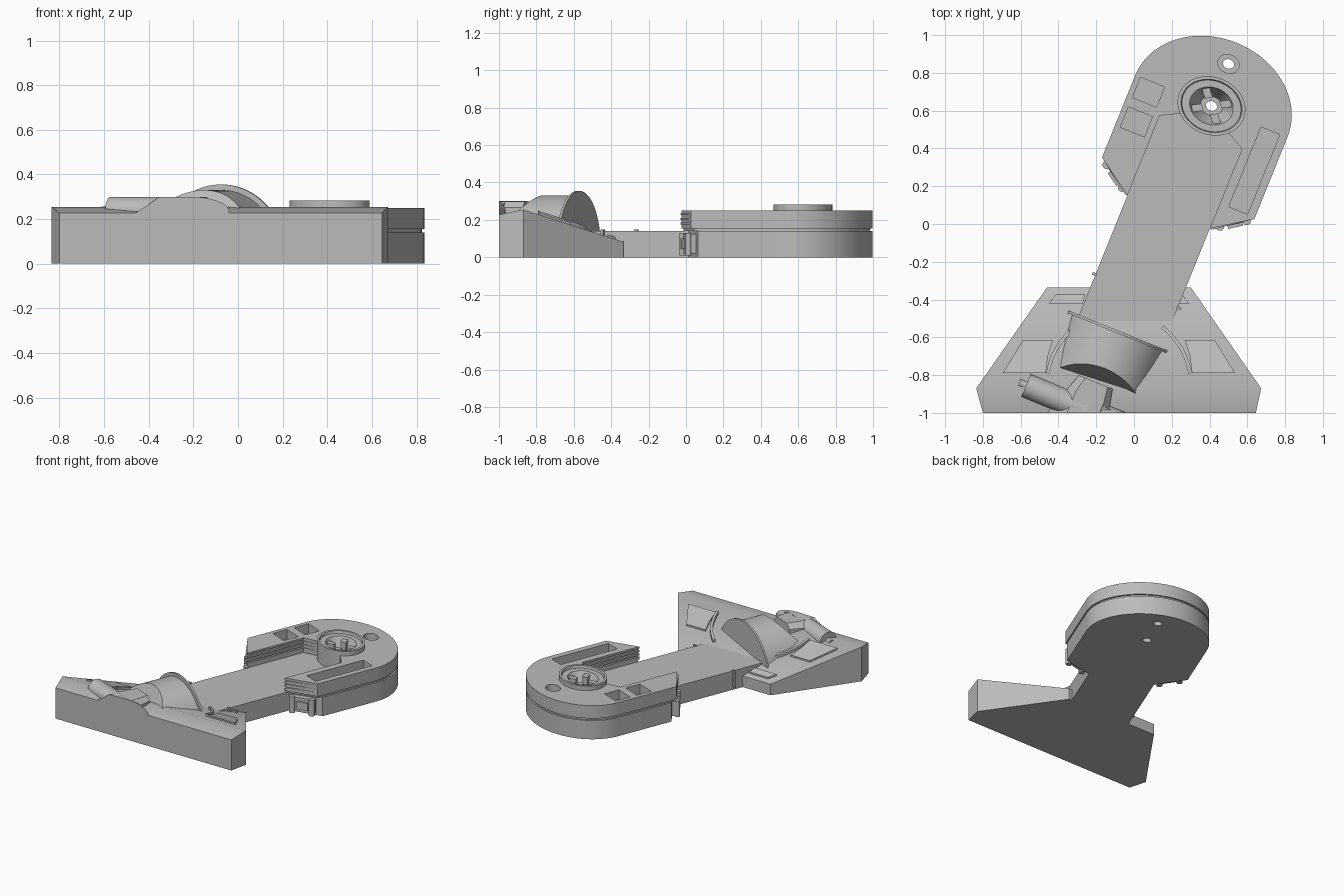
import bpy, bmesh, math
from math import sin, cos, pi, radians, sqrt
from mathutils import Matrix, Vector

if "Cube" in bpy.data.objects:
    bpy.data.objects.remove(bpy.data.objects["Cube"], do_unlink=True)

grey = bpy.data.materials.new("light grey")
grey.use_nodes = True
grey.diffuse_color = (0.5, 0.5, 0.5, 1)
grey.node_tree.nodes["Principled BSDF"].inputs["Base Color"].default_value = (0.5, 0.5, 0.5, 1)

# The arm frame: origin at the hub, y along the arm
ARM = Matrix.Translation((0.41, 0.625, 0)) @ Matrix.Rotation(radians(-22), 4, 'Z')
WORLD = Matrix.Identity(4)
SQUASH = 0.83
FRONT = -1.0


def finish(name, bm, frame=ARM, trim=False):
    bm.transform(frame)
    if trim:
        geom = bm.verts[:] + bm.edges[:] + bm.faces[:]
        cut = bmesh.ops.bisect_plane(bm, geom=geom, plane_co=(0, FRONT, 0),
                                     plane_no=(0, -1, 0), clear_outer=True)
        edges = [e for e in cut["geom_cut"] if isinstance(e, bmesh.types.BMEdge)]
        bmesh.ops.holes_fill(bm, edges=edges)
    bmesh.ops.recalc_face_normals(bm, faces=bm.faces)
    me = bpy.data.meshes.new(name)
    bm.to_mesh(me)
    bm.free()
    me.materials.append(grey)
    ob = bpy.data.objects.new(name, me)
    bpy.context.collection.objects.link(ob)
    return ob


def loft(name, rings, frame=ARM, loop=False, trim=False):
    bm = bmesh.new()
    vs = [[bm.verts.new(p) for p in r] for r in rings]
    n = len(vs[0])
    pairs = list(zip(vs, vs[1:])) + ([(vs[-1], vs[0])] if loop else [])
    for a, b in pairs:
        for i in range(n):
            j = (i + 1) % n
            bm.faces.new((a[i], a[j], b[j], b[i]))
    if not loop:
        bm.faces.new(vs[0])
        bm.faces.new(vs[-1])
    return finish(name, bm, frame, trim)


def prism(name, outline, z0, z1, frame=ARM):
    return loft(name, [[(x, y, z) for x, y in outline] for z in (z0, z1)], frame)


def box(name, x0, x1, y0, y1, z0, z1, frame=ARM):
    return prism(name, [(x0, y0), (x1, y0), (x1, y1), (x0, y1)], z0, z1, frame)


def ellipse(r, y=0, n=48):
    return [(r * cos(2 * pi * i / n), y + SQUASH * r * sin(2 * pi * i / n)) for i in range(n)]


def rod(name, r, p, q, trim=False):
    p, q = Vector(p), Vector(q)
    bm = bmesh.new()
    bmesh.ops.create_cone(bm, cap_ends=True, segments=32, radius1=r, radius2=r, depth=(q - p).length)
    bm.transform(Matrix.Translation((p + q) / 2) @ (q - p).to_track_quat('Z', 'Y').to_matrix().to_4x4())
    return finish(name, bm, ARM, trim)


def cut(ob, *cutters):
    bpy.context.view_layer.objects.active = ob
    for c in cutters:
        mod = ob.modifiers.new("cut", 'BOOLEAN')
        mod.operation, mod.solver, mod.object = 'DIFFERENCE', 'EXACT', c
        bpy.ops.object.modifier_apply(modifier=mod.name)
        bpy.data.objects.remove(c, do_unlink=True)


# Rounded head: lower slab, then upper slab with a stepped slot for the arm
HALF, DEPTH, SLOT = 0.435, 0.36, 0.235


def round_end(inset):
    return [((HALF - inset) * cos(pi * i / 40), (DEPTH - inset) * sin(pi * i / 40)) for i in range(41)]


def upper_outline(inset, slot):
    h = HALF - inset
    return round_end(inset) + [(-h, -0.47 + inset), (-slot, -0.605 + inset), (-slot, -0.15),
                               (-0.14, -0.1), (0.14, -0.1), (slot, -0.15),
                               (slot, -0.605 + inset), (h, -0.47 + inset)]


lower = prism("head_lower", round_end(0) + [(-HALF, -0.43), (-SLOT, -0.565),
                                            (SLOT, -0.565), (HALF, -0.43)], 0, 0.14)
cut(lower, prism("hub_bore", ellipse(0.03), -1, 1), prism("pin_bore", ellipse(0.03, 0.24), -1, 1))

layers = [(0.14, 0.012, 0), (0.155, 0.012, 0), (0.155, 0, 0)]
for z in (0.175, 0.2, 0.225):
    layers += [(z, 0, 0), (z, 0, 0.015), (z + 0.01, 0, 0.015), (z + 0.01, 0, 0)]
layers.append((0.25, 0, 0))
upper = loft("head_upper", [[(x, y, z) for x, y in upper_outline(i, SLOT + s)] for z, i, s in layers])
cut(upper,
    prism("hub_opening", ellipse(0.14), 0.1, 1),
    prism("pin_opening", ellipse(0.03, 0.24), 0, 1),
    prism("pin_recess", ellipse(0.058, 0.24), 0.19, 1),
    box("long_pocket", 0.285, 0.392, -0.46, -0.005, 0.18, 1),
    box("rear_pocket", -0.405, -0.268, -0.115, 0, 0.18, 1),
    box("front_pocket", -0.405, -0.268, -0.285, -0.17, 0.18, 1))

# Hub ring with funnel and ribs
section = [(0.184, 0.135), (0.184, 0.283), (0.165, 0.283), (0.16, 0.265), (0.118, 0.265),
           (0.11, 0.25), (0.06, 0.15), (0.03, 0.15), (0.03, 0.135)]
loft("hub_ring", [[(x, y, z) for x, y in ellipse(r)] for r, z in section], loop=True)
for k in range(4):
    turn = ARM @ Matrix.Diagonal((1, SQUASH, 1, 1)) @ Matrix.Rotation(k * pi / 2 + 0.6, 4, 'Z')
    box("hub_rib", 0.05, 0.112, -0.022, 0.022, 0.14, 0.25, turn)

# Latches on the slanted shoulders
for s in (-1, 1):
    at = ARM @ Matrix.Translation((s * 0.335, -0.53, 0)) @ Matrix.Rotation(s * radians(34), 4, 'Z')
    box("latch_plate", -0.09, 0.09, -0.012, 0.04, 0.02, 0.125, at)
    box("latch_clip", -0.03, 0.05, -0.028, 0, 0.045, 0.1, at)
    for x in (-0.07, 0.075):
        post = [(x + px * 0.6, -0.012 + py * 0.6) for px, py in ellipse(0.035, 0, 16)]
        prism("latch_post", post, 0.01, 0.13, at)

# Arm
box("arm", -SLOT, SLOT, -1.4, -0.56, 0, 0.14)
for s in (-1, 1):
    box("arm_tab", s * 0.24 - 0.012, s * 0.24 + 0.012, -1.065, -1.05, 0.02, 0.148)


# Wedge base
def slope(y):
    return 0.255 - 0.3215 * (y + 0.87)


loft("base", [[(a, y, 0), (b, y, 0), (b, y, z), (a, y, z)] for y, a, b, z in
              ((FRONT, -0.8, 0.645, 0.228), (-0.87, -0.835, 0.673, 0.255),
               (-0.335, -0.46, 0.3, slope(-0.335)))], WORLD)

# Raised panels and curved guards on the slope, mirrored about the base middle
MID = -0.08


def slope_plate(name, outline, rise):
    loft(name, [[(x, y, slope(y) + dz) for x, y in outline] for dz in (-0.02, rise)], WORLD)


wide = [(-0.614, -0.789), (-0.508, -0.615), (-0.35, -0.615), (-0.376, -0.7), (-0.387, -0.789)]
narrow = [(-0.371, -0.42), (-0.334, -0.372), (-0.18, -0.372), (-0.19, -0.42)]
angles = [radians(9 + 4 * i) for i in range(12)]
guard = [(-0.372 * cos(a), -0.85 + 0.372 * sin(a)) for a in angles]
guard += [(-0.39 * cos(a), -0.85 + 0.39 * sin(a)) for a in reversed(angles)]
for s in (1, -1):
    for name, shape, rise in (("wide_panel", wide, 0.012), ("narrow_panel", narrow, 0.012),
                              ("curved_guard", guard, 0.02)):
        slope_plate(name, [(MID + s * x, y) for x, y in shape], rise)


# Arched drum with flange and slanted front
def arch(r, zc):
    t = math.acos(min(1, (zc - 0.01) / r)) if zc else pi / 2
    return [(r * sin(-t + 2 * t * i / 48), zc + r * cos(-t + 2 * t * i / 48)) for i in range(49)]


drum = arch(0.28, 0.05)
loft("drum", [[(x, -1.3, z) for x, z in drum],
              [(x, max(-1.62, -1.5 - 0.77 * (0.33 - z)), z) for x, z in drum]])
flange = arch(0.303, 0.052)
loft("drum_flange", [[(x, y, z) for x, z in flange] for y in (-1.302, -1.288)])
collar = arch(0.3, 0)
loft("front_collar", [[(x, y, z) for x, z in collar] for y in (-1.69, -2.1)], trim=True)

# Cross cylinder with its end nub and the block joining it to the drum
rod("cross_cylinder", 0.065, (-0.355, -1.74, 0.235), (0.2, -1.74, 0.235), True)
rod("cylinder_nub", 0.022, (-0.395, -1.74, 0.235), (-0.34, -1.74, 0.235))
block = [(-0.145, 0.15), (-0.145, 0.265), (-0.1, 0.298), (0.06, 0.298), (0.095, 0.265), (0.095, 0.15)]
loft("cross_block", [[(x * k, y, z) for x, z in block]
                     for y, k in ((-1.585, 0.8), (-1.67, 1), (-2.0, 1))], trim=True)

# Smooth curved faces, keep hard edges
bpy.ops.object.select_all(action='DESELECT')
for ob in bpy.context.collection.objects:
    if ob.type == 'MESH' and grey.name in ob.data.materials:
        ob.select_set(True)
        bpy.context.view_layer.objects.active = ob
bpy.ops.object.shade_smooth_by_angle(angle=radians(30))
